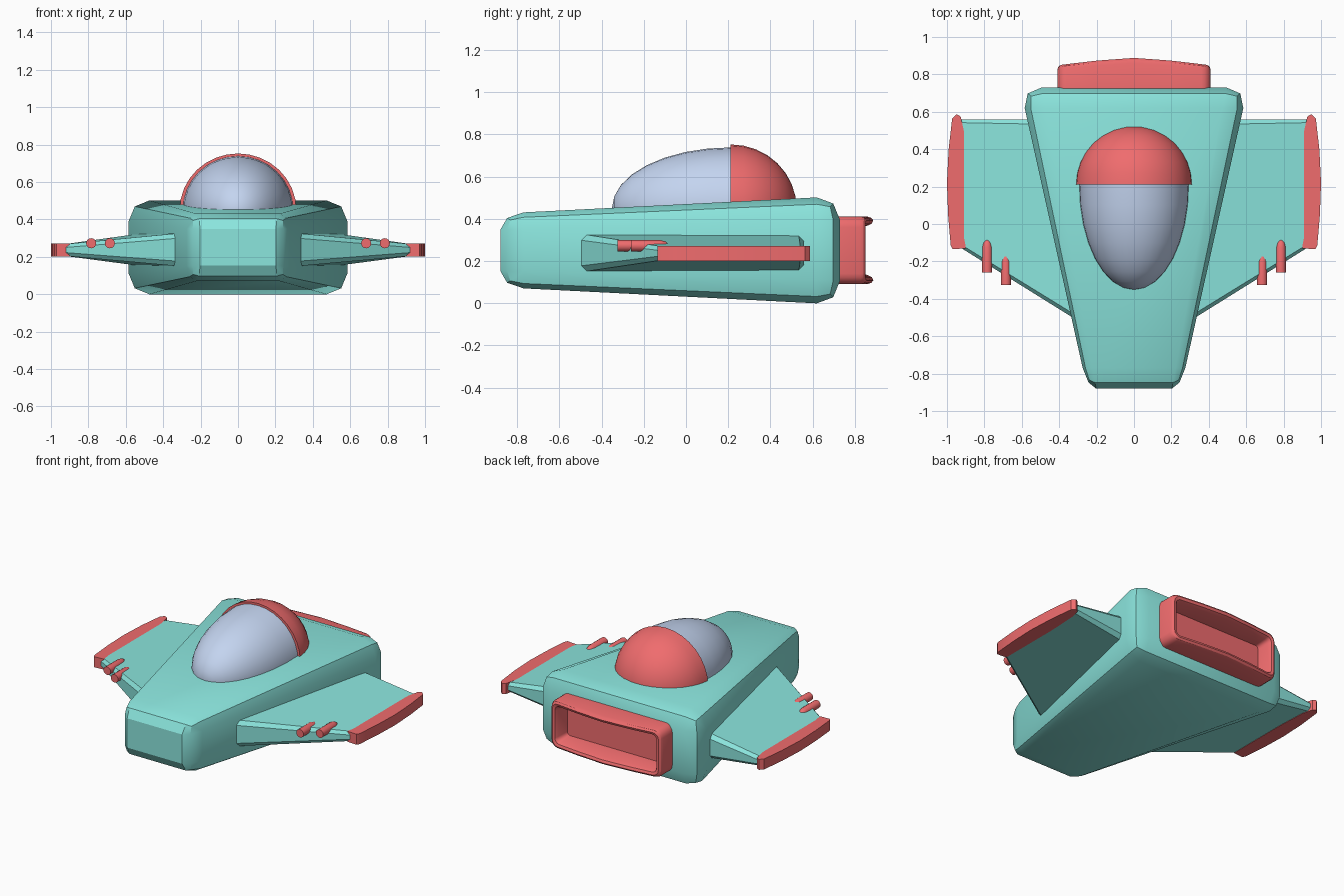
import bpy, bmesh
from math import radians, sin, cos, pi
from mathutils import Matrix, Vector

if "Cube" in bpy.data.objects:
    bpy.data.objects.remove(bpy.data.objects["Cube"])


def material(name, rgb):
    m = bpy.data.materials.new(name)
    m.diffuse_color = (*rgb, 1)
    m.use_nodes = True
    m.node_tree.nodes["Principled BSDF"].inputs["Base Color"].default_value = m.diffuse_color
    return m


TEAL = material("teal", (0.26, 0.79, 0.73))
RED = material("red", (0.87, 0.15, 0.155))
GLASS = material("glass", (0.55, 0.66, 0.87))


def finish(name, bm, mat, mirror=False, angle=30):
    bmesh.ops.recalc_face_normals(bm, faces=bm.faces)
    me = bpy.data.meshes.new(name)
    bm.to_mesh(me)
    bm.free()
    me.materials.append(mat)
    ob = bpy.data.objects.new(name, me)
    bpy.context.collection.objects.link(ob)
    bpy.ops.object.select_all(action='DESELECT')
    ob.select_set(True)
    bpy.context.view_layer.objects.active = ob
    bpy.ops.object.shade_smooth_by_angle(angle=radians(angle))
    if mirror:
        ob.modifiers.new("mirror", 'MIRROR')
    return ob


def loft(rings):
    """Skin matching rings of points and cap both ends."""
    bm = bmesh.new()
    loops = [[bm.verts.new(p) for p in ring] for ring in rings]
    n = len(loops[0])
    for a, b in zip(loops, loops[1:]):
        for i in range(n):
            j = (i + 1) % n
            bm.faces.new((a[i], a[j], b[j], b[i]))
    bm.faces.new(loops[0])
    bm.faces.new(loops[-1])
    return bm


# Hull: bevelled box, tapered towards the nose
bm = bmesh.new()
bmesh.ops.create_cube(bm, size=1)
for v in bm.verts:
    v.co = (v.co.x * 1.16, -0.075 + v.co.y * 1.61, v.co.z * 0.5)
bmesh.ops.bevel(bm, geom=bm.edges[:], offset=0.11, segments=2, profile=0.5, affect='EDGES')
for v in bm.verts:
    d = v.co.y - 0.6
    v.co.x *= 1 + d * 0.223 / 0.58
    v.co.z = 0.25 + v.co.z * (1 + d * 0.051 / 0.25)
finish("hull", bm, TEAL)


# Wings: chamfered section, root follows the hull side
def wing_ring(x_front, x_back, y0, y1, z0, z1, c):
    section = [(y0, z0 + c), (y0 + c, z0), (y1 - c, z0), (y1, z0 + c),
               (y1, z1 - c), (y1 - c, z1), (y0 + c, z1), (y0, z1 - c)]
    return [(x_front + (x_back - x_front) * (y - y0) / (y1 - y0), y, z) for y, z in section]


finish("wings", loft([wing_ring(0.32, 0.52, -0.505, 0.56, 0.15, 0.325, 0.026),
                      wing_ring(0.93, 0.93, -0.125, 0.56, 0.205, 0.267, 0.018)]),
       TEAL, mirror=True, angle=20)

# Wing tip fins: extruded plan outline
plan = [(0.9, -0.13), (0.97, -0.135), (0.98, -0.115), (0.994, 0.05), (1.0, 0.22),
        (0.991, 0.4), (0.972, 0.565), (0.95, 0.587), (0.927, 0.575), (0.91, 0.5), (0.9, 0.3)]
finish("wing_tip_fins", loft([[(x, y, z) for x, y in plan] for z in (0.2, 0.27)]),
       RED, mirror=True)

# Guns: short barrels with a tapered rear
for name, x, y0, y1 in (("inner_guns", 0.685, -0.325, -0.16), ("outer_guns", 0.785, -0.26, -0.085)):
    rings = [[(x + r * cos(2 * pi * i / 16), y, 0.272 + r * sin(2 * pi * i / 16)) for i in range(16)]
             for y, r in ((y0, 0.027), (y1 - 0.04, 0.027), (y1 - 0.012, 0.02), (y1, 0.01))]
    finish(name, loft(rings), RED, mirror=True)


# Exhaust: hollow rounded frame whose rear rim bulges at the middle
def frame_ring(inset, y, bulge):
    hx, hz, r = 0.41 - inset, 0.16 - inset, max(0.05 - inset * 0.5, 0.02)
    pts = []
    for k, (sx, sz) in enumerate(((1, 1), (-1, 1), (-1, -1), (1, -1))):
        for i in range(5):
            a = pi / 2 * (k + i / 4)
            pts.append((sx * (hx - r) + r * cos(a), sz * (hz - r) + r * sin(a)))
        if k in (0, 2):
            pts += [(sx * t * hx, sz * hz) for t in (0.5, 0, -0.5)]
    return [(px, y + bulge * (1 - (abs(px) / 0.41) ** 1.4), 0.25 + pz) for px, pz in pts]


finish("exhaust_frame", loft([frame_ring(0, 0.70, 0), frame_ring(0, 0.825, 0.035),
                              frame_ring(0.006, 0.84, 0.038), frame_ring(0.018, 0.848, 0.04),
                              frame_ring(0.034, 0.842, 0.038), frame_ring(0.045, 0.82, 0.035),
                              frame_ring(0.055, 0.745, 0)]), RED)


# Canopy: stretched half ellipsoid of glass against a red quarter sphere
def half_dome(name, scale, side, mat):
    bm = bmesh.new()
    bmesh.ops.create_uvsphere(bm, u_segments=32, v_segments=16, radius=1)
    bmesh.ops.transform(bm, matrix=Matrix.Rotation(pi / 2, 4, 'X'), verts=bm.verts)
    bmesh.ops.scale(bm, vec=scale, verts=bm.verts)
    bmesh.ops.translate(bm, vec=(0, 0.212, 0.45), verts=bm.verts)
    for co, no in (((0, 0.212, 0), (0, side, 0)), ((0, 0, 0.43), (0, 0, 1))):
        bmesh.ops.bisect_plane(bm, geom=bm.verts[:] + bm.edges[:] + bm.faces[:],
                               plane_co=Vector(co), plane_no=Vector(no),
                               dist=1e-5, clear_inner=True)
        bmesh.ops.holes_fill(bm, edges=[e for e in bm.edges if e.is_boundary], sides=0)
    finish(name, bm, mat)


half_dome("canopy_glass", (0.295, 0.563, 0.288), -1, GLASS)
half_dome("canopy_rear_shell", (0.312, 0.312, 0.302), 1, RED)
